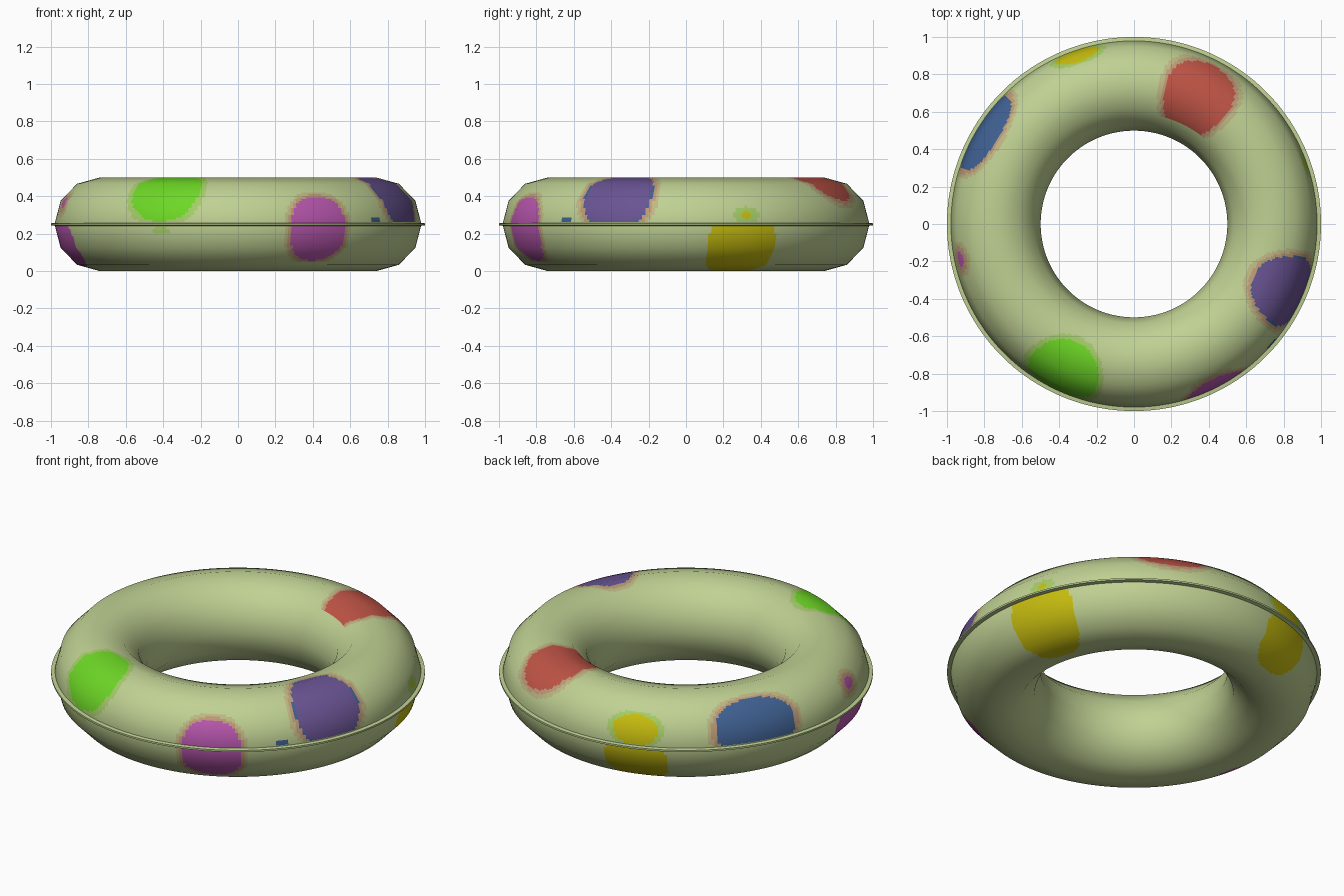
import bpy, math
from mathutils import Vector

if "Cube" in bpy.data.objects:
    bpy.data.objects.remove(bpy.data.objects["Cube"])

RC, RX, RZ, ZC = 0.74, 0.241, 0.25, 0.25   # ring centre radius, section radii, centre height
SIDES, SUB, MAJOR = 12, 10, 360            # 12-sided section, subdivided for painted spots


def srgb(r, g, b):
    f = lambda c: c / 12.92 if c <= 0.04045 else ((c + 0.055) / 1.055) ** 2.4
    return (f(r / 255), f(g / 255), f(b / 255), 1.0)


COLOURS = {
    "pale_green": srgb(192, 209, 147),
    "red": srgb(192, 84, 70),
    "blue": srgb(64, 98, 148),
    "purple": srgb(106, 84, 148),
    "bright_green": srgb(110, 217, 38),
    "magenta": srgb(186, 88, 176),
    "yellow": srgb(200, 190, 15),
    "dusty_pink": srgb(190, 155, 120),
    "soft_pink": srgb(192, 184, 132),
    "mid_green": srgb(165, 205, 105),
}
NAMES = list(COLOURS)
MATS = []
for name, col in COLOURS.items():
    m = bpy.data.materials.new(name)
    m.diffuse_color = col
    m.use_nodes = True
    m.node_tree.nodes["Principled BSDF"].inputs["Base Color"].default_value = m.diffuse_color
    MATS.append(m)

PINK = (("dusty_pink", 1.10), ("soft_pink", 1.21))
GREEN = (("mid_green", 1.15),)
NONE = ()
# spots: centre angle round ring, centre angle round section, half sizes (degrees),
# lowest and highest section angle, colour layers from the middle outward
SPOTS = [
    (63.5, 88, 13.5, 57, 20, 128, (("red", 1),) + PINK),
    (148.5, 22, 14, 38, 4, 90, (("blue", 1),) + PINK),
    (-23.5, 46, 12.2, 54, 4, 120, (("purple", 0.97), ("blue", 1)) + PINK),
    (244.6, 52, 12.5, 48, 4, 125, (("bright_green", 1),) + GREEN),
    (-63.5, -8, 9.8, 45, -55, 60, (("magenta", 1),) + PINK),
    (193, -28, 11, 38, -80, -1, (("magenta", 1),) + NONE),
    (191.5, 28, 2.5, 8, 4, 60, (("magenta", 1), ("dusty_pink", 1.7), ("soft_pink", 2.4))),
    (18.5, -40, 12, 60, -105, -1, (("yellow", 1),) + NONE),
    (19.5, 12, 2, 5, 4, 40, (("yellow", 1), ("mid_green", 2.1))),
    (108.5, -28, 11, 42, -80, -1, (("yellow", 1),) + NONE),
    (108.5, 22, 7.5, 19, 4, 60, (("yellow", 1), ("mid_green", 1.25))),
    (-41, 5, 2.5, 3, 3, 20, (("blue", 1),)),
    (245, -8, 3, 5, -30, -1, (("mid_green", 1),)),
]


def colour_at(theta, phi):
    for t, p, ht, hp, lo, hi, layers in SPOTS:
        if not lo <= phi <= hi:
            continue
        du = abs((theta - t + 180) % 360 - 180) / ht
        dv = abs(phi - p) / hp
        if du > 2.5 or dv > 2.5:
            continue
        d = (du ** 2.2 + dv ** 2.2) ** (1 / 2.2)
        for name, size in layers:
            if d <= size:
                return NAMES.index(name)
    return 0


def lathe(name, profile, steps):
    """Revolve a closed profile of (radius, height) points around z."""
    n = len(profile)
    verts, faces = [], []
    for i in range(steps):
        a = 2 * math.pi * i / steps
        c, s = math.cos(a), math.sin(a)
        verts += [(r * c, r * s, z) for r, z in profile]
        k = (i + 1) % steps
        faces += [(i * n + j, k * n + j, k * n + (j + 1) % n, i * n + (j + 1) % n)
                  for j in range(n)]
    me = bpy.data.meshes.new(name)
    me.from_pydata(verts, [], faces)
    for m in MATS:
        me.materials.append(m)
    ob = bpy.data.objects.new(name, me)
    bpy.context.collection.objects.link(ob)
    return ob


# inflated ring: twelve flat-sided section with soft normals
profile, section_normals, angles = [], [], []
for j in range(SIDES):
    a0, a1 = (2 * math.pi * k / SIDES for k in (j, j + 1))
    for q in range(SUB):
        t = q / SUB
        ca = math.cos(a0) * (1 - t) + math.cos(a1) * t
        sa = math.sin(a0) * (1 - t) + math.sin(a1) * t
        profile.append((RC + RX * ca, ZC + RZ * sa))
        section_normals.append(Vector((ca, sa)).normalized())
        mid = 360 * (j + (q + 0.5) / SUB) / SIDES
        # inner side counts continuously past the top and the bottom
        angles.append(mid if mid <= 180 else mid - 360)
ring = lathe("float_ring", profile, MAJOR)
n = len(profile)
me = ring.data
me.polygons.foreach_set("material_index", [
    colour_at((i + 0.5) * 360 / MAJOR, angles[j]) for i in range(MAJOR) for j in range(n)])
me.polygons.foreach_set("use_smooth", [True] * len(me.polygons))
normals = []
for i in range(MAJOR):
    a = 2 * math.pi * i / MAJOR
    normals += [(v.x * math.cos(a), v.x * math.sin(a), v.y) for v in section_normals]
me.normals_split_custom_set_from_vertices(normals)
me.update()

# welded seam: thin lip around the outside
seam = lathe("outer_seam", [(0.965, 0.240), (1.0, 0.245), (1.0, 0.255), (0.965, 0.260)], 180)
bpy.context.view_layer.objects.active = seam
seam.select_set(True)
bpy.ops.object.shade_smooth_by_angle(angle=math.radians(30))
